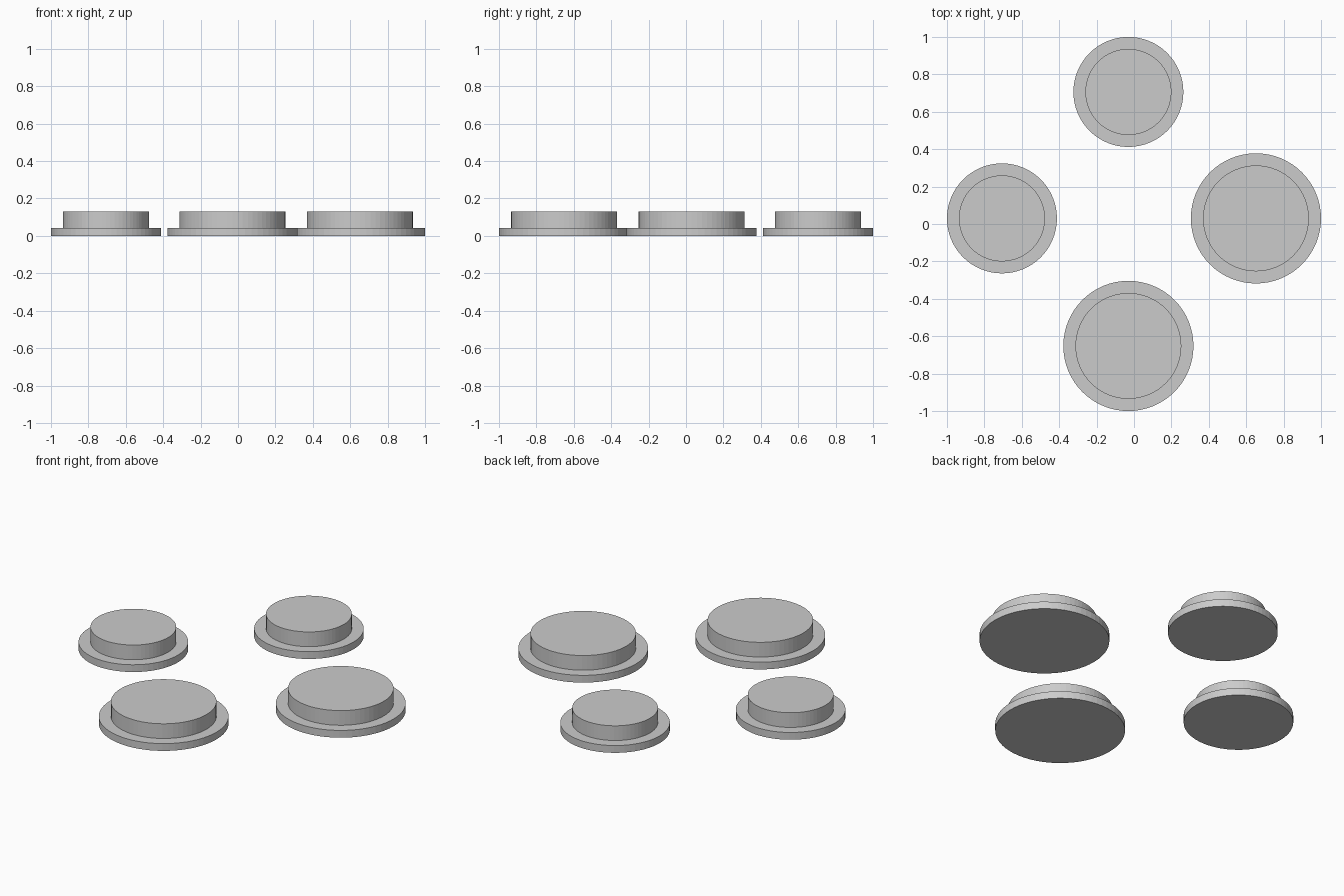
import bpy, bmesh, math

if "Cube" in bpy.data.objects:
    bpy.data.objects.remove(bpy.data.objects["Cube"])

grey = bpy.data.materials.new("plain grey")
grey.diffuse_color = (0.6, 0.6, 0.6, 1)
grey.use_nodes = True
grey.node_tree.nodes["Principled BSDF"].inputs["Base Color"].default_value = grey.diffuse_color

SEGMENTS = 64
FLANGE_TOP, CAP_TOP = 0.043, 0.13


def stepped_disc(name, x, y, flange_radius, cap_radius):
    """Closed round plug: wide thin flange with a narrower raised cap."""
    profile = [(flange_radius, 0), (flange_radius, FLANGE_TOP),
               (cap_radius, FLANGE_TOP), (cap_radius, CAP_TOP)]
    bm = bmesh.new()
    rings = []
    for r, z in profile:
        angles = [2 * math.pi * i / SEGMENTS for i in range(SEGMENTS)]
        rings.append([bm.verts.new((r * math.cos(a), r * math.sin(a), z)) for a in angles])
    for low, high in zip(rings, rings[1:]):
        for i in range(SEGMENTS):
            j = (i + 1) % SEGMENTS
            bm.faces.new((low[i], low[j], high[j], high[i]))
    bm.faces.new(rings[0][::-1])   # underside
    bm.faces.new(rings[-1])        # cap top
    mesh = bpy.data.meshes.new(name)
    bm.to_mesh(mesh)
    bm.free()
    mesh.materials.append(grey)
    obj = bpy.data.objects.new(name, mesh)
    obj.location = (x, y, 0)
    bpy.context.collection.objects.link(obj)


# Two large and two small plugs arranged in a cross
LARGE, SMALL = (0.348, 0.283), (0.294, 0.23)
stepped_disc("right_large_plug", 0.652, 0.03, *LARGE)
stepped_disc("front_large_plug", -0.03, -0.652, *LARGE)
stepped_disc("left_small_plug", -0.706, 0.03, *SMALL)
stepped_disc("back_small_plug", -0.03, 0.706, *SMALL)
